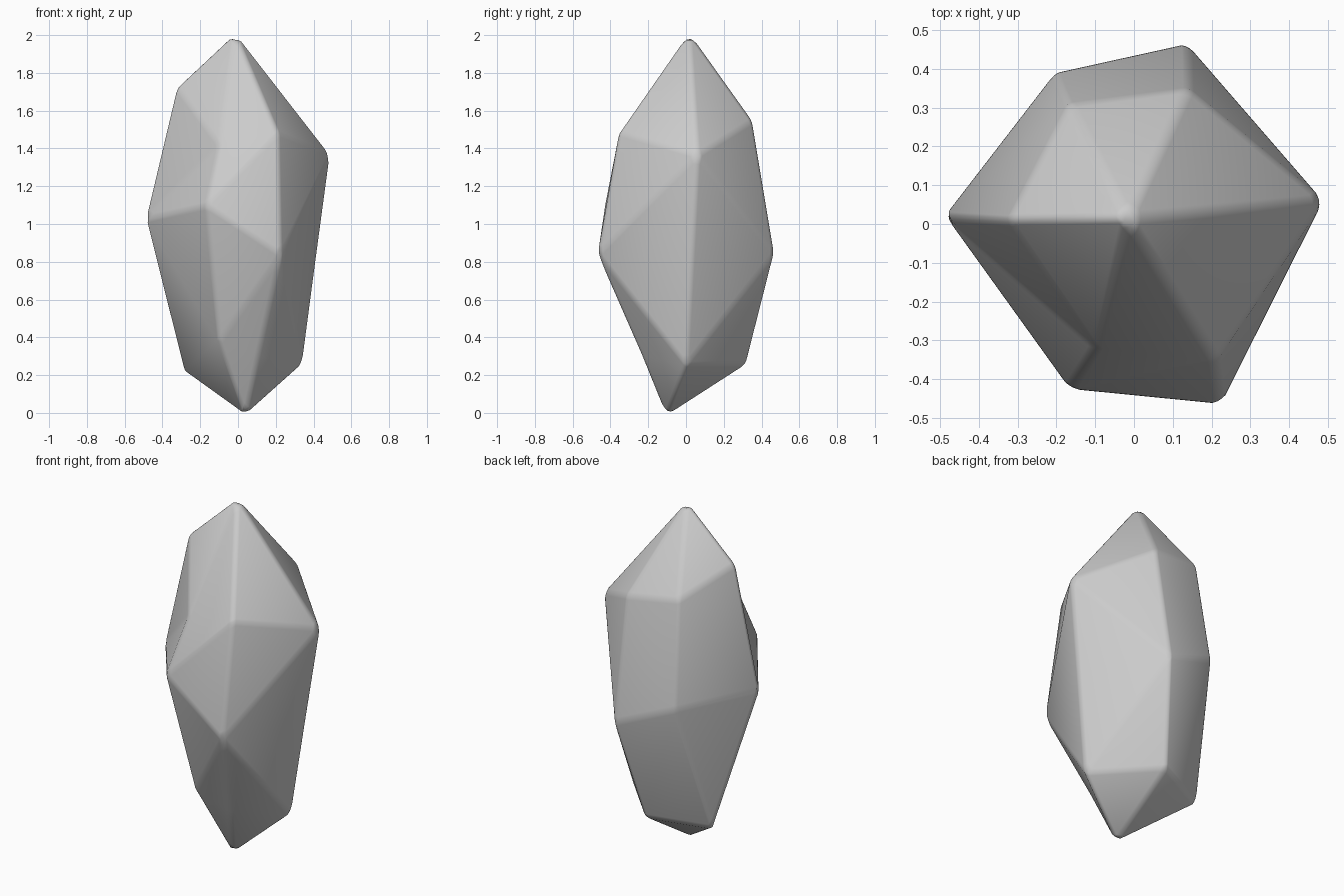
import bpy, bmesh
from mathutils import Vector

if "Cube" in bpy.data.objects:
    bpy.data.objects.remove(bpy.data.objects["Cube"])

# Irregular rings of the crystal, each going left, front-left, front-right, right, back-right, back-left
TOP = (-0.015, 0.015, 2.015)
UPPER = [(-0.325, 0.01, 1.725), (-0.10, -0.32, 1.42), (0.212, -0.353, 1.485),
         (0.49, 0.06, 1.365), (0.14, 0.35, 1.545), (-0.168, 0.31, 1.585)]
MIDDLE = [(-0.49, 0.02, 1.03), (-0.168, -0.428, 1.10), (0.225, -0.467, 0.84),
          (0.415, 0.03, 0.81), (0.137, 0.467, 0.845), (-0.203, 0.392, 0.98)]
LOWER = [(-0.287, 0.167, 0.22), (-0.10, -0.255, 0.38), (0.106, -0.23, 0.30),
         (0.342, 0.0, 0.255), (0.04, 0.317, 0.255)]
BOTTOM = (0.04, -0.102, -0.015)

bm = bmesh.new()


def ring(points):
    return [bm.verts.new(p) for p in points]


def stitch(a, b, steps):
    """Triangulate between two rings, advancing the upper (u) or lower (l) one."""
    i = j = 0
    for s in steps:
        v, w = a[i % len(a)], b[j % len(b)]
        if s == "u":
            i += 1
            bm.faces.new((v, w, a[i % len(a)]))
        else:
            j += 1
            bm.faces.new((v, w, b[j % len(b)]))


def cap(r, tip):
    v = bm.verts.new(tip)
    for i in range(len(r)):
        bm.faces.new((r[i], r[(i + 1) % len(r)], v))


# Facets
upper, middle, lower = ring(UPPER), ring(MIDDLE), ring(LOWER)
cap(upper, TOP)
stitch(upper, middle, "ululullululu")
stitch(middle, lower, "luulluululu")
cap(lower, BOTTOM)
bmesh.ops.recalc_face_normals(bm, faces=bm.faces[:])

mesh = bpy.data.meshes.new("crystal")
bm.to_mesh(mesh)
bm.free()
crystal = bpy.data.objects.new("crystal", mesh)
bpy.context.collection.objects.link(crystal)
mesh.shade_smooth()

# Softly worn edges
bevel = crystal.modifiers.new("worn_edges", "BEVEL")
bevel.width = 0.02
bevel.segments = 3
bevel.limit_method = "ANGLE"
bevel.angle_limit = 0.2
